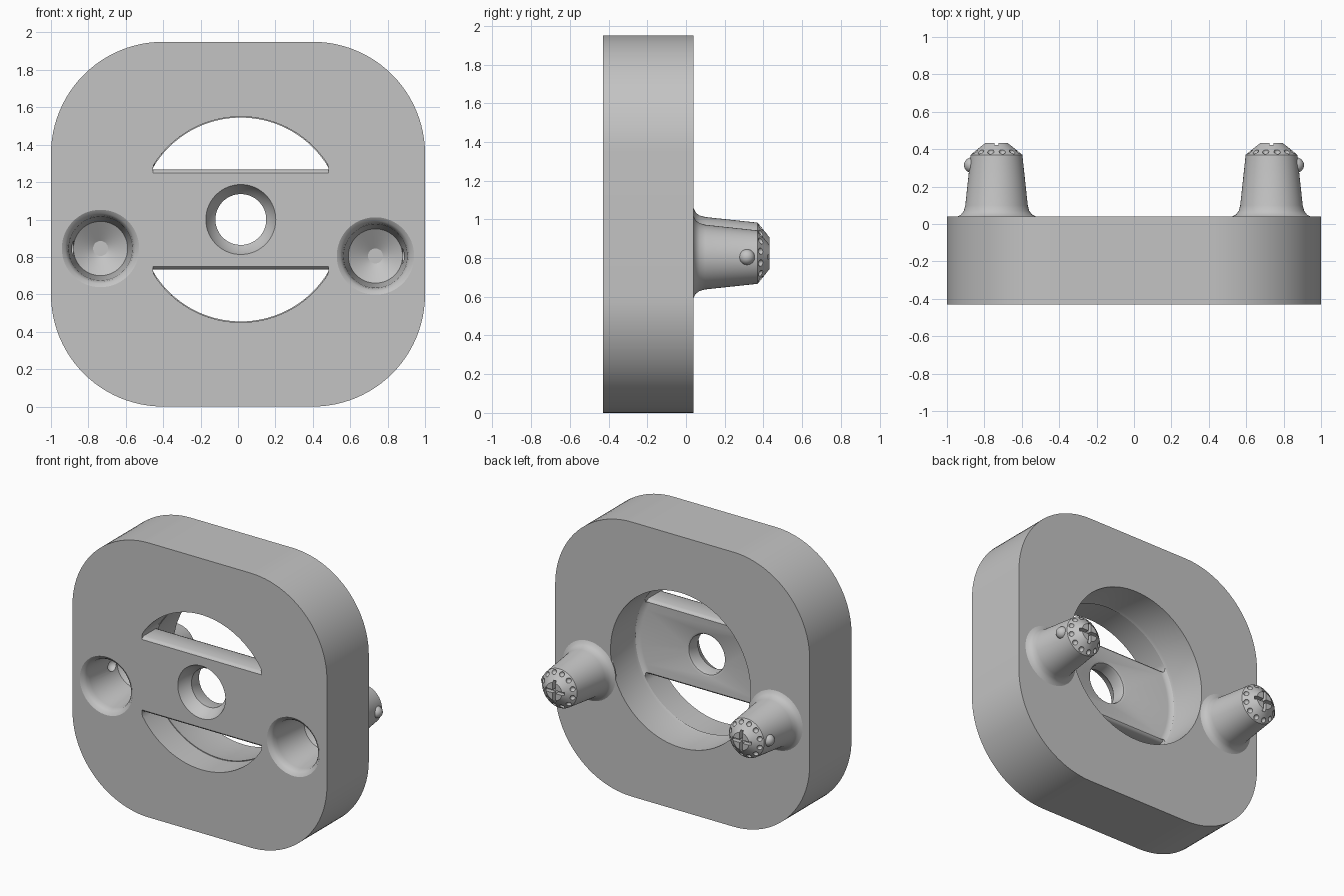
import bpy, bmesh, math

default = bpy.data.objects.get("Cube")
if default:
    bpy.data.objects.remove(default, do_unlink=True)

grey = bpy.data.materials.new("light grey")
grey.use_nodes = True
colour = (0.55, 0.55, 0.55, 1)
grey.diffuse_color = colour
grey.node_tree.nodes["Principled BSDF"].inputs["Base Color"].default_value = colour

FRONT, BACK, BAR_BACK = -0.43, 0.04, -0.25
HOLE_X, HOLE_Z, HOLE_R = 0.015, 1.0, 0.55
PINS = {"right": (-0.735, 0.845, -1), "left": (0.735, 0.805, 1)}


def loft(name, rings):
    """Skin a stack of equal rings and cap both ends."""
    bm = bmesh.new()
    loops = [[bm.verts.new(p) for p in ring] for ring in rings]
    n = len(loops[0])
    for a, b in zip(loops, loops[1:]):
        for i in range(n):
            j = (i + 1) % n
            bm.faces.new((a[i], a[j], b[j], b[i]))
    bm.faces.new(loops[0])
    bm.faces.new(loops[-1])
    bmesh.ops.recalc_face_normals(bm, faces=bm.faces)
    mesh = bpy.data.meshes.new(name)
    bm.to_mesh(mesh)
    bm.free()
    mesh.materials.append(grey)
    obj = bpy.data.objects.new(name, mesh)
    bpy.context.collection.objects.link(obj)
    return obj


def lathe(name, x, z, profile, n=64):
    """Revolve (radius, y) points about an axis along y."""
    return loft(name, [[(x + r * math.cos(2 * math.pi * i / n), y,
                         z + r * math.sin(2 * math.pi * i / n))
                        for i in range(n)] for r, y in profile])


def ball(name, x, y, z, r, n=24):
    angles = [math.pi * (k + 0.1) / 12.2 for k in range(13)]
    return lathe(name, x, z, [(r * math.sin(a), y - r * math.cos(a)) for a in angles], n)


def box(name, x, y, z, sx, sy, sz):
    return loft(name, [[(x + i * sx / 2, y + k * sy / 2, z + j * sz / 2)
                        for i, j in ((-1, -1), (1, -1), (1, 1), (-1, 1))]
                       for k in (-1, 1)])


def cut(obj, cutters):
    bpy.context.view_layer.objects.active = obj
    for c in cutters:
        mod = obj.modifiers.new("cut", "BOOLEAN")
        mod.operation, mod.solver, mod.object = "DIFFERENCE", "EXACT", c
        bpy.ops.object.modifier_apply(modifier=mod.name)
        bpy.data.objects.remove(c, do_unlink=True)


def smooth(obj, angle=30):
    bpy.ops.object.select_all(action="DESELECT")
    obj.select_set(True)
    bpy.context.view_layer.objects.active = obj
    bpy.ops.object.shade_smooth_by_angle(angle=math.radians(angle))


# Rounded square plate
def plate_ring(y, r=0.6, steps=24):
    ring = []
    for q, (sx, sz) in enumerate(((1, 1), (-1, 1), (-1, -1), (1, -1))):
        for k in range(steps + 1):
            a = math.pi / 2 * (q + k / steps)
            ring.append((sx * (1 - r) + r * math.cos(a), y,
                         0.975 + sz * (0.975 - r) + r * math.sin(a)))
    return ring


plate = loft("plate", [plate_ring(FRONT), plate_ring(BACK)])


# Openings above and below the bar, with the bar edges rounded
def segment_ring(y, h, side, steps=48):
    start = math.asin(h / HOLE_R)
    ring = []
    for k in range(steps + 1):
        a = start + (math.pi - 2 * start) * k / steps
        x = max(-0.47, min(0.47, HOLE_R * math.cos(a)))
        ring.append((HOLE_X + x, y, HOLE_Z + side * HOLE_R * math.sin(a)))
    # chord end points stay clear of the clamped sides
    return ring


edge = [(FRONT - 0.02, 0.25), (FRONT, 0.25), (FRONT + 0.008, 0.26),
        (FRONT + 0.025, 0.267), (BAR_BACK - 0.025, 0.267),
        (BAR_BACK - 0.008, 0.26), (BAR_BACK, 0.25), (BAR_BACK + 0.02, 0.25)]
cutters = [loft("opening_cutter", [segment_ring(y, h, s) for y, h in edge])
           for s in (1, -1)]

# Round recess behind the bar, and the countersunk hole through it
cutters.append(lathe("recess_cutter", HOLE_X, HOLE_Z,
                     [(0.51, BAR_BACK), (0.53, BAR_BACK + 0.006),
                      (0.545, BAR_BACK + 0.02), (HOLE_R, BAR_BACK + 0.04),
                      (HOLE_R, 0.1)], 96))
cutters.append(lathe("bolt_hole_cutter", HOLE_X, HOLE_Z,
                     [(0.187, FRONT - 0.02), (0.187, FRONT), (0.165, FRONT + 0.05),
                      (0.136, FRONT + 0.08), (0.136, BAR_BACK - 0.02),
                      (0.142, BAR_BACK - 0.006), (0.156, BAR_BACK),
                      (0.156, BAR_BACK + 0.02)]))

# Sockets in the front that match the pins, each with a dimple
for x, z, side in PINS.values():
    cutters.append(lathe("socket_cutter", x, z,
                         [(0.207, FRONT - 0.02), (0.207, FRONT), (0.188, FRONT + 0.012),
                          (0.176, FRONT + 0.03), (0.17, FRONT + 0.06),
                          (0.145, FRONT + 0.33), (0.04, FRONT + 0.4)]))
    cutters.append(ball("dimple_cutter", x + side * 0.145, FRONT + 0.28, z, 0.042))
cut(plate, cutters)
smooth(plate)

# Tapered pins on the back
for label, (x, z, side) in PINS.items():
    pin = lathe(label + "_pin", x, z,
                [(0.21, BACK - 0.01), (0.21, BACK), (0.19, BACK + 0.01),
                 (0.175, BACK + 0.03), (0.167, BACK + 0.06),
                 (0.138, 0.37), (0.062, 0.432)])
    # Crossed slots in the tip and a ring of notches round it
    cutters = [box("slot_cutter", x, 0.43, z, 0.15, 0.06, 0.022),
               box("slot_cutter", x, 0.43, z, 0.022, 0.06, 0.15)]
    for k in range(12):
        a = 2 * math.pi * (k + 0.5) / 12
        cutters.append(ball("notch_cutter", x + 0.12 * math.cos(a), 0.388,
                            z + 0.12 * math.sin(a), 0.018, 12))
    cut(pin, cutters)
    smooth(pin)
    # Round catch on the outer side
    smooth(ball(label + "_catch", x + side * 0.133, 0.315, z, 0.041))
